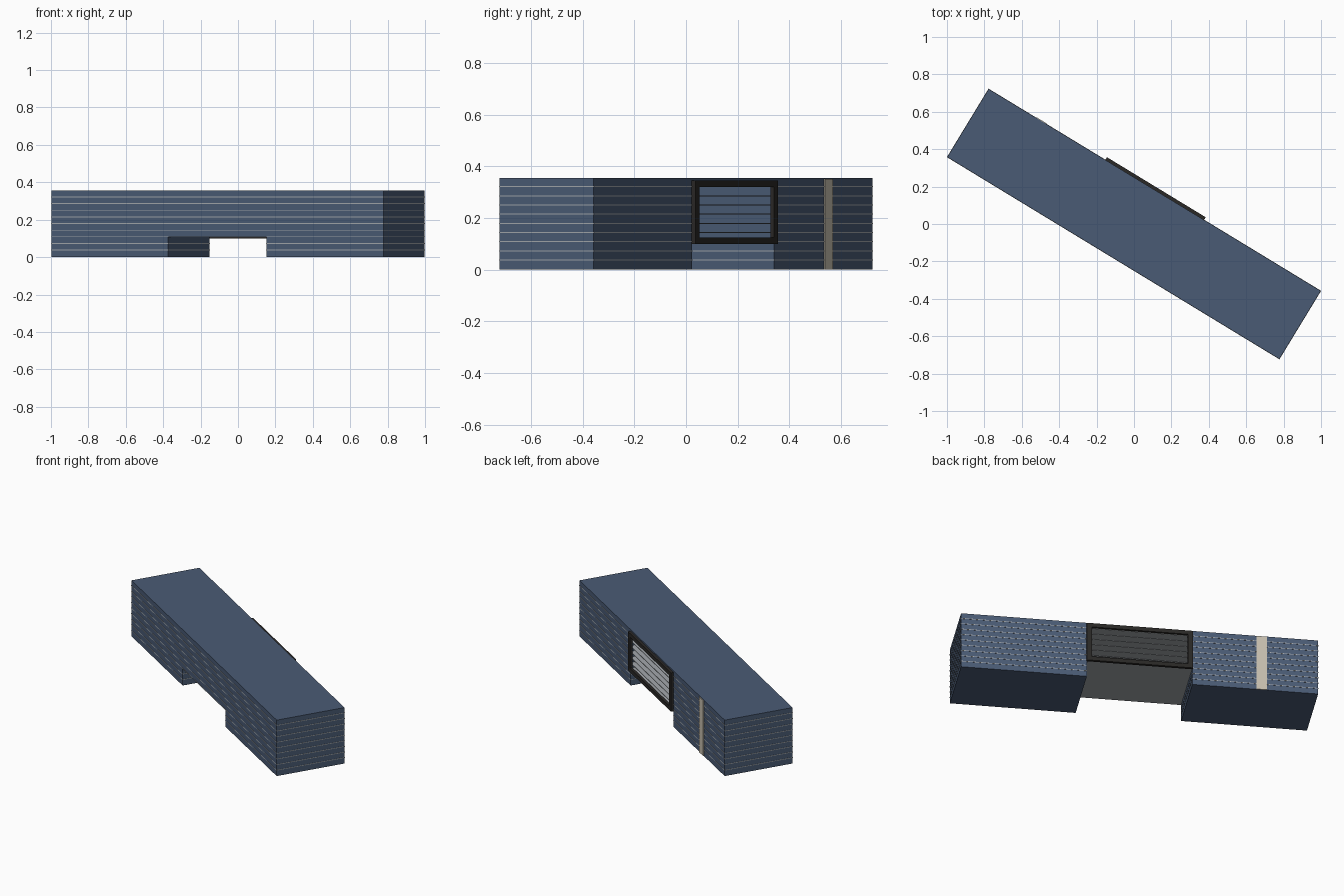
import bpy, bmesh, math
from mathutils import Matrix, Vector

if "Cube" in bpy.data.objects:
    bpy.data.objects.remove(bpy.data.objects["Cube"], do_unlink=True)


def linear(c):
    c /= 255
    return c / 12.92 if c <= 0.04045 else ((c + 0.055) / 1.055) ** 2.4


def material(name, rgb):
    m = bpy.data.materials.new(name)
    m.use_nodes = True
    col = [linear(c) for c in rgb] + [1]
    m.diffuse_color = col
    m.node_tree.nodes["Principled BSDF"].inputs["Base Color"].default_value = col
    return m


wall_blue = material("slate blue wall", (74, 91, 117))
slab_grey = material("light grey slab", (163, 168, 172))
frame_dark = material("dark frame", (42, 40, 38))
strip_beige = material("beige strip", (200, 192, 176))

TURN = Matrix.Rotation(math.radians(-31.3), 4, "Z")
L, W, H = 1.039, 0.213, 0.355      # half length, half width, height
GAP = 0.307                        # half width of the passage
STOREY = H / 10
LIP, THICK = 0.0015, 0.004         # slab overhang and thickness


def boxes(name, mat, spans):
    """One object made of boxes, each given as (u, v, z) ranges along the building."""
    bm = bmesh.new()
    for span in spans:
        lo, hi = Vector([s[0] for s in span]), Vector([s[1] for s in span])
        size = Matrix.Diagonal((hi - lo).to_4d())
        bmesh.ops.create_cube(bm, size=1,
                              matrix=TURN @ Matrix.Translation((lo + hi) / 2) @ size)
    me = bpy.data.meshes.new(name)
    bm.to_mesh(me)
    bm.free()
    me.materials.append(mat)
    ob = bpy.data.objects.new(name, me)
    bpy.context.scene.collection.objects.link(ob)
    return ob


# Two solid wings either side of the passage
boxes("left_wing", wall_blue, [((GAP, L), (-W, W), (0, H))])
boxes("right_wing", wall_blue, [((-L, -GAP), (-W, W), (0, H))])

# Bridge over the passage: front wall and roof, open behind the frame
boxes("bridge_front_wall", wall_blue, [((-GAP, GAP), (-W, -W + 0.012), (0.11, H))])
boxes("bridge_roof", wall_blue, [((-GAP, GAP), (-W, W), (H - 0.012, H))])

# Floor slabs, showing as thin lines on every facade
depth = (-W - LIP, W + LIP)
slabs = []
for k in range(1, 10):
    z = (k * STOREY, k * STOREY + THICK)
    if k < 3:
        slabs.append(((-L - LIP, -GAP + LIP), depth, z))
        slabs.append(((GAP - LIP, L + LIP), depth, z))
    else:
        slabs.append(((-L - LIP, L + LIP), depth, z))
boxes("floor_slabs", slab_grey, slabs)

# Dark frame around the opening at the back
U, BAR = 0.309, 0.03
BOTTOM, TOP, EDGE = 0.1, 0.346, 0.025
out = (W, W + 0.017)
boxes("window_frame", frame_dark, [
    ((-U, U), out, (BOTTOM, BOTTOM + EDGE)),
    ((-U, U), out, (TOP - EDGE, TOP)),
    ((-U, -U + BAR), out, (BOTTOM + EDGE, TOP - EDGE)),
    ((U - BAR, U), out, (BOTTOM + EDGE, TOP - EDGE)),
])

# Vertical strip on the back facade
boxes("facade_strip", strip_beige, [((-0.74, -0.68), (W, W + THICK), (0, H - 0.003))])
